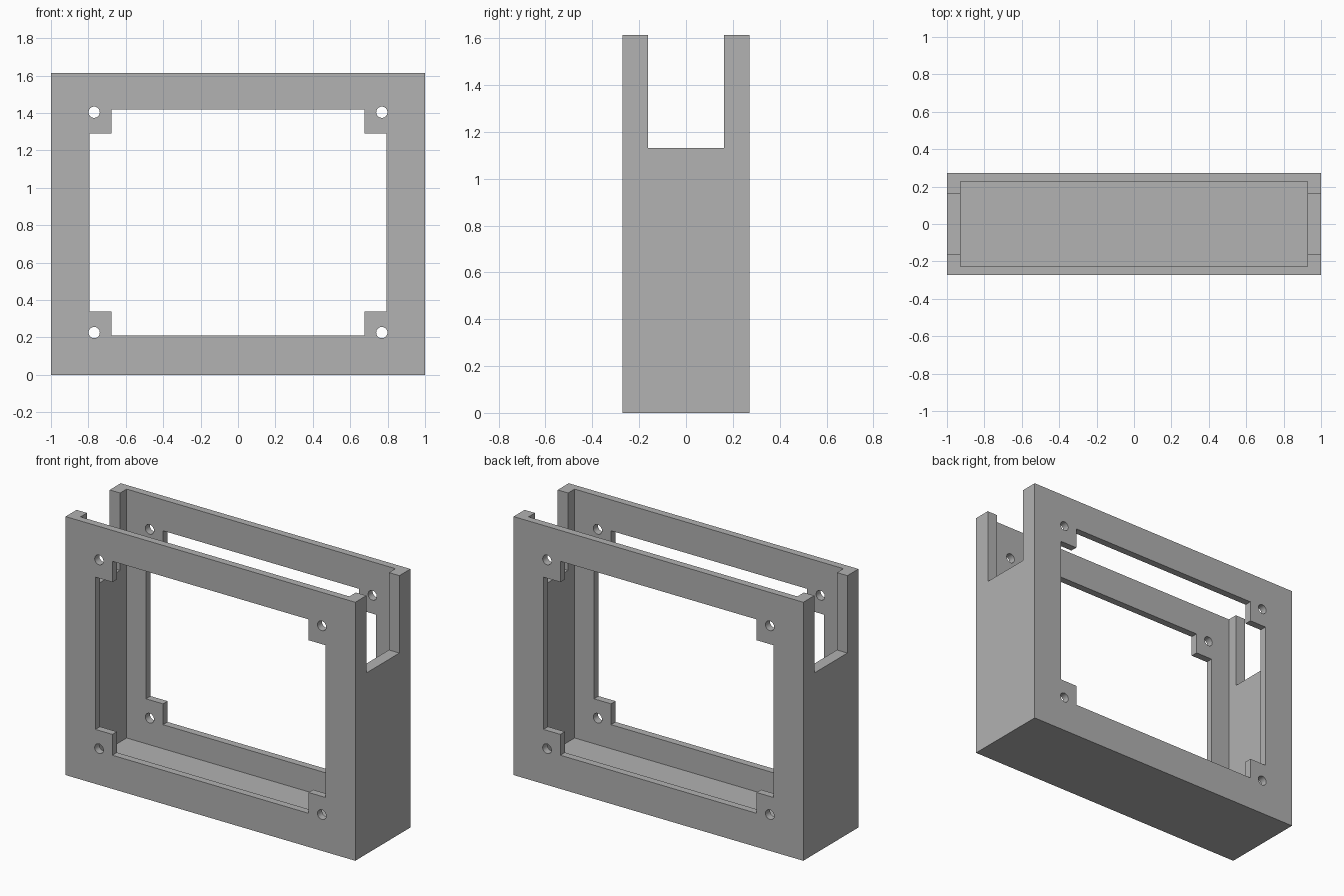
import bpy
import bmesh
import math

old = bpy.data.objects.get("Cube")
if old:
    bpy.data.objects.remove(old, do_unlink=True)

W, D, H = 2.0, 0.544, 1.613        # outer size
MID_Z = 0.815                      # height of the window centre

grey = bpy.data.materials.new("light grey")
grey.use_nodes = True
grey.diffuse_color = (0.445, 0.445, 0.445, 1)
grey.node_tree.nodes["Principled BSDF"].inputs["Base Color"].default_value = grey.diffuse_color


def add_object(name, bm):
    bmesh.ops.recalc_face_normals(bm, faces=bm.faces)
    mesh = bpy.data.meshes.new(name)
    bm.to_mesh(mesh)
    bm.free()
    mesh.materials.append(grey)
    obj = bpy.data.objects.new(name, mesh)
    bpy.context.collection.objects.link(obj)
    return obj


def box(name, size, bottom):
    bm = bmesh.new()
    bmesh.ops.create_cube(bm, size=1)
    bmesh.ops.scale(bm, vec=size, verts=bm.verts)
    bmesh.ops.translate(bm, vec=(0, 0, bottom + size[2] / 2), verts=bm.verts)
    return add_object(name, bm)


def prism_y(name, outline):
    """Extrude an x-z outline through the whole depth."""
    bm = bmesh.new()
    face = bm.faces.new([bm.verts.new((x, -D, z)) for x, z in outline])
    grown = bmesh.ops.extrude_face_region(bm, geom=[face])["geom"]
    verts = [g for g in grown if isinstance(g, bmesh.types.BMVert)]
    bmesh.ops.translate(bm, vec=(0, 2 * D, 0), verts=verts)
    return add_object(name, bm)


def cut(target, cutter):
    cutter.hide_render = True
    mod = target.modifiers.new("cut", 'BOOLEAN')
    mod.operation = 'DIFFERENCE'
    mod.solver = 'EXACT'
    mod.object = cutter
    bpy.context.view_layer.objects.active = target
    bpy.ops.object.modifier_apply(modifier=mod.name)
    bpy.data.objects.remove(cutter, do_unlink=True)


# Outer case, hollowed from the open top
case = box("frame_case", (W, D, H), 0)
cut(case, box("cavity_cutter", (1.856, 0.454, H), 0.06))

# Slots in the upper part of both side walls
cut(case, box("side_slot_cutter", (W * 1.2, 0.326, H), 1.13))

# Window through front and back, leaving a square tab in each corner
wx, wz = 0.794, 0.605              # window half size
tx, tz = 0.677, 0.475              # half size between the tabs
corner = [(wx, tz), (tx, tz), (tx, wz)]
outline = []
for sx, sz in ((1, 1), (-1, 1), (-1, -1), (1, -1)):
    points = corner if sx * sz > 0 else corner[::-1]
    outline += [(sx * x, MID_Z + sz * z) for x, z in points]
cut(case, prism_y("window_cutter", outline))

# Round screw hole in every tab
for sx in (-1, 1):
    for sz in (-1, 1):
        circle = [(sx * 0.769 + 0.03 * math.cos(math.tau * i / 32),
                   MID_Z + sz * 0.589 + 0.03 * math.sin(math.tau * i / 32))
                  for i in range(32)]
        cut(case, prism_y("screw_hole_cutter", circle))

# Crisp edges with smooth hole walls
bpy.ops.object.select_all(action='DESELECT')
case.select_set(True)
bpy.context.view_layer.objects.active = case
bpy.ops.object.shade_smooth_by_angle(angle=math.radians(30))
